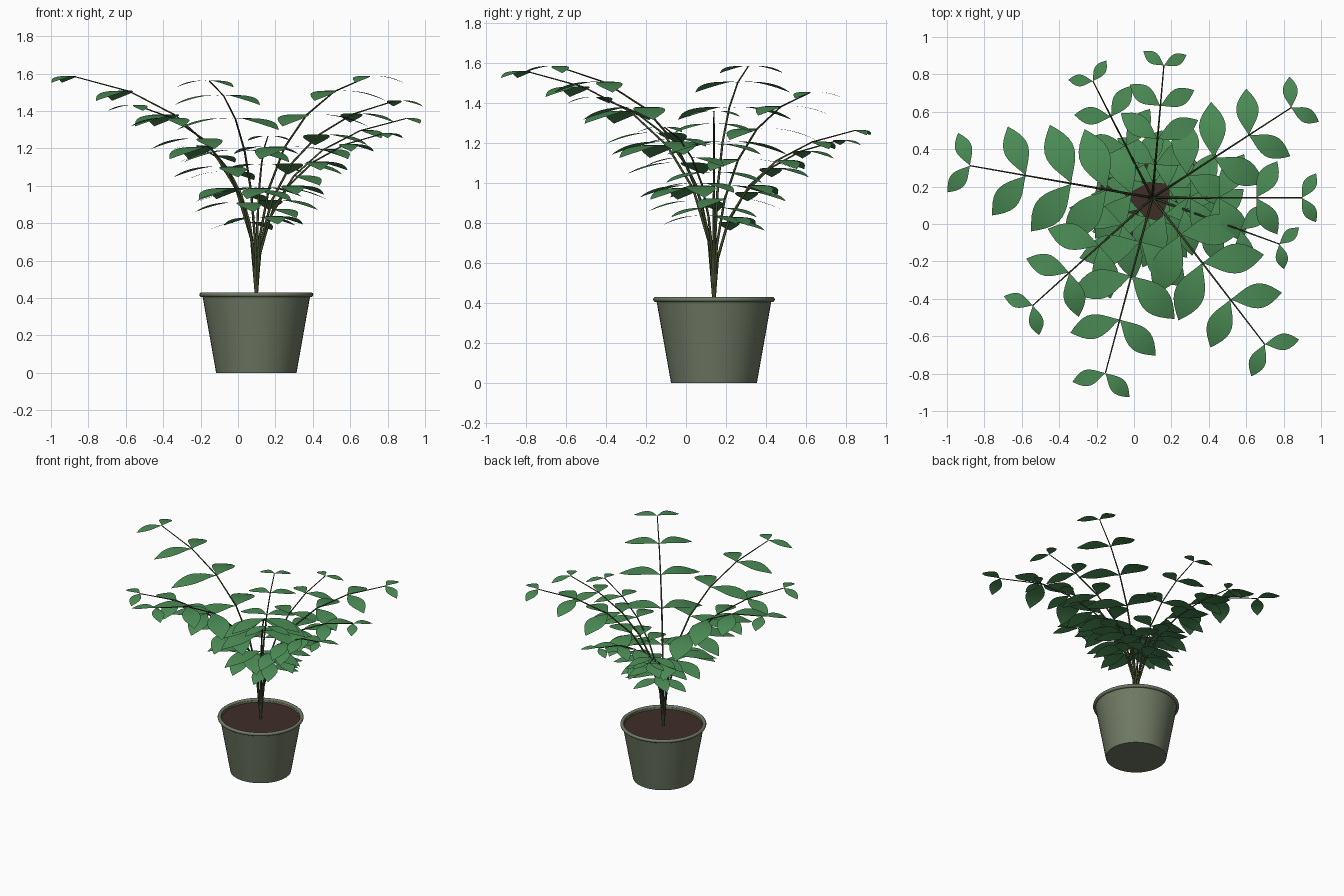
import bpy, bmesh, math
from mathutils import Vector

if "Cube" in bpy.data.objects:
    bpy.data.objects.remove(bpy.data.objects["Cube"])

CX, CY, SOIL = 0.098, 0.14, 0.405


def material(name, rgb):
    m = bpy.data.materials.new(name)
    m.diffuse_color = (*rgb, 1)
    m.use_nodes = True
    m.node_tree.nodes["Principled BSDF"].inputs["Base Color"].default_value = m.diffuse_color
    return m


POT = material("pot_green", (0.16, 0.19, 0.125))
EARTH = material("soil_brown", (0.05, 0.026, 0.02))
STEM = material("stem_green", (0.05, 0.07, 0.025))
LEAF = material("leaf_green", (0.07, 0.26, 0.09))


def finish(name, bm, mat, loc=(0, 0, 0), angle=40):
    me = bpy.data.meshes.new(name)
    bm.to_mesh(me)
    bm.free()
    me.materials.append(mat)
    ob = bpy.data.objects.new(name, me)
    ob.location = loc
    bpy.context.collection.objects.link(ob)
    bpy.context.view_layer.objects.active = ob
    ob.select_set(True)
    bpy.ops.object.shade_smooth_by_angle(angle=math.radians(angle))
    ob.select_set(False)
    return ob


def lathe(name, profile, mat, steps=48):
    bm = bmesh.new()
    vs = [bm.verts.new((r, 0, z)) for r, z in profile]
    es = [bm.edges.new(p) for p in zip(vs, vs[1:])]
    bmesh.ops.spin(bm, geom=vs + es, axis=(0, 0, 1), cent=(0, 0, 0),
                   angle=math.tau, steps=steps)
    bmesh.ops.remove_doubles(bm, verts=bm.verts, dist=1e-5)
    bmesh.ops.recalc_face_normals(bm, faces=bm.faces)
    return finish(name, bm, mat, (CX, CY, 0))


# Tapered pot, rolled rim and soil
lathe("pot", [(0, 0), (0.215, 0), (0.289, 0.418), (0.277, 0.418), (0.274, 0.39)], POT)
bpy.ops.mesh.primitive_torus_add(major_radius=0.292, minor_radius=0.013,
                                 major_segments=48, minor_segments=10,
                                 location=(CX, CY, 0.418))
rim = bpy.context.object
rim.name = "pot_rim"
rim.data.materials.append(POT)
bpy.ops.object.shade_smooth()
rim.select_set(False)
bm = bmesh.new()
bmesh.ops.create_circle(bm, cap_ends=True, segments=48, radius=0.278)
finish("soil", bm, EARTH, (CX, CY, SOIL))


def stem_point(t, ang, reach, top):
    r = reach * t * t
    z = SOIL + (top - SOIL) * (1.71 * t - 0.71 * t * t)
    return Vector((CX + r * math.cos(ang), CY + r * math.sin(ang), z))


def add_leaf(bm, base, ang, length, n=10):
    """Pointed oval blade that arches outward and droops at the tip."""
    out = Vector((math.cos(ang), math.sin(ang), 0))
    side = Vector((-out.y, out.x, 0))
    rows = []
    for i in range(n + 1):
        s = i / n
        mid = base + out * (length * s)
        mid.z += length * (0.13 * s - 0.31 * s * s)
        w = 0.24 * length * math.sin(math.pi * s ** 1.15)
        if i in (0, n):
            rows.append([bm.verts.new(mid)])
        else:
            rows.append([bm.verts.new(mid + side * w * k) for k in (-1, 0, 1)])
    for a, b in zip(rows, rows[1:]):
        for k in range(2):
            if len(a) == 1:
                bm.faces.new((a[0], b[k], b[k + 1]))
            elif len(b) == 1:
                bm.faces.new((a[k], b[0], a[k + 1]))
            else:
                bm.faces.new((a[k], b[k], b[k + 1], a[k + 1]))


# Stems: direction in degrees, reach, tip height
stems = [(0, 0.80, 1.36), (33, 0.885, 1.455), (85, 0.71, 1.265),
         (117, 0.70, 1.215), (170, 0.99, 1.585), (222, 0.86, 1.43),
         (255, 0.97, 1.56), (307.5, 0.987, 1.585), (340, 0.723, 1.28)]

for i, (deg, reach, top) in enumerate(stems, 1):
    ang = math.radians(deg)
    cu = bpy.data.curves.new(f"stem_{i}", "CURVE")
    cu.dimensions = "3D"
    cu.bevel_depth = 0.008
    cu.bevel_resolution = 1
    cu.use_fill_caps = True
    sp = cu.splines.new("POLY")
    sp.points.add(6)
    for k, p in enumerate(sp.points):
        p.co = (*stem_point(k / 6, ang, reach, top), 1)
        p.radius = 1 - 0.6 * k / 6
    cu.materials.append(STEM)
    bpy.context.collection.objects.link(bpy.data.objects.new(f"stem_{i}", cu))

    # Opposite leaf pairs on the upper five nodes
    bm = bmesh.new()
    for k in range(2, 7):
        size = 0.35 * reach * math.sin(math.radians(32.5 + 21 * (6 - k)))
        node = stem_point(k / 6, ang, reach, top)
        for side in (-1, 1):
            add_leaf(bm, node, ang + side * math.radians(60), size)
    finish(f"leaves_{i}", bm, LEAF)
